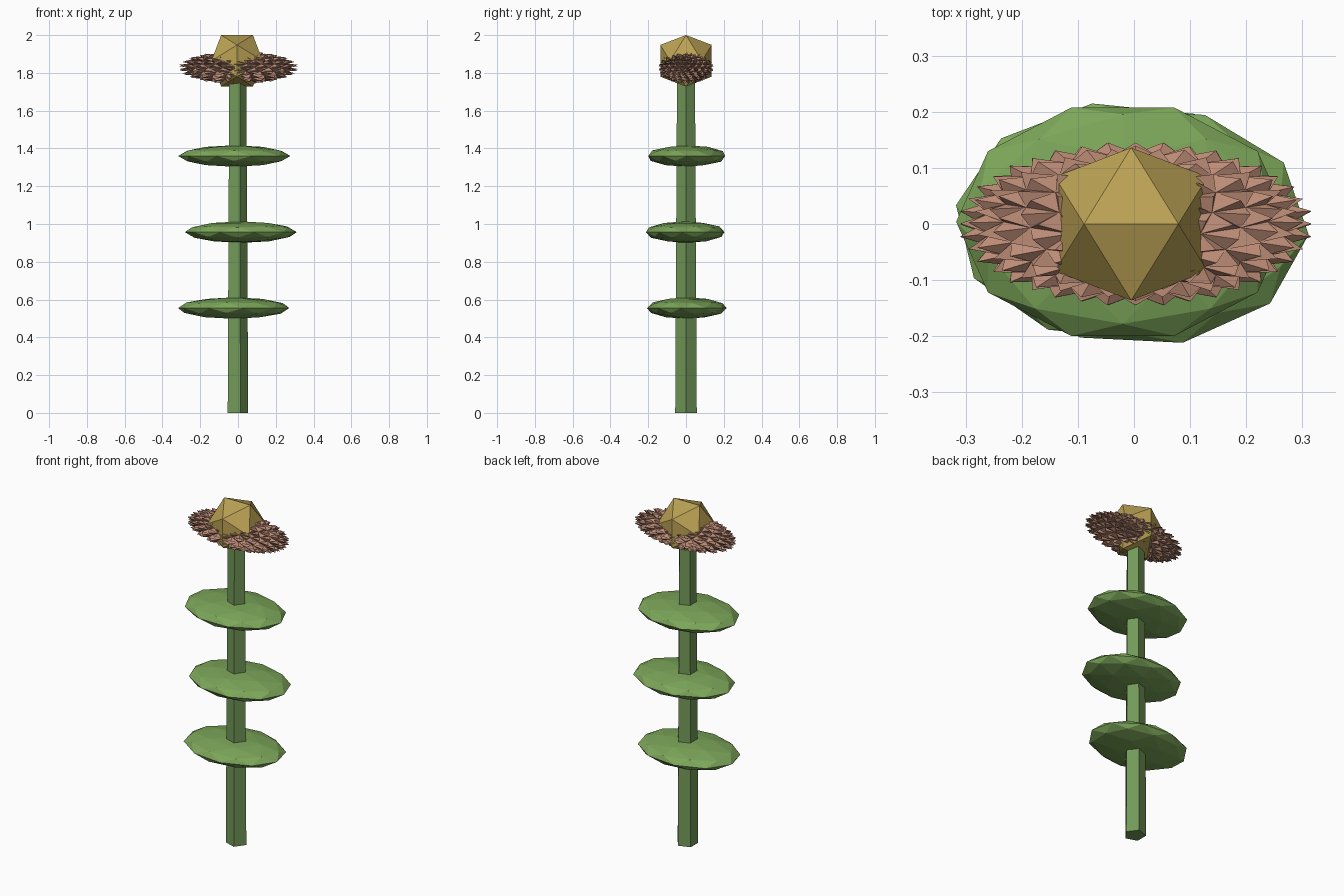
import bpy, bmesh, math
from mathutils import Matrix, Vector

if "Cube" in bpy.data.objects:
    bpy.data.objects.remove(bpy.data.objects["Cube"])


def material(name, rgb):
    m = bpy.data.materials.new(name)
    m.diffuse_color = (*rgb, 1)
    m.use_nodes = True
    m.node_tree.nodes["Principled BSDF"].inputs["Base Color"].default_value = m.diffuse_color
    return m


GREEN = material("stem_green", (0.17, 0.32, 0.10))
LEAF = material("leaf_green", (0.20, 0.38, 0.10))
CLAY = material("petal_clay", (0.50, 0.26, 0.18))
GOLD = material("centre_gold", (0.50, 0.36, 0.09))


def finish(bm, name, mat):
    bmesh.ops.recalc_face_normals(bm, faces=bm.faces)
    mesh = bpy.data.meshes.new(name)
    bm.to_mesh(mesh)
    bm.free()
    mesh.materials.append(mat)
    ob = bpy.data.objects.new(name, mesh)
    bpy.context.collection.objects.link(ob)
    return ob


def place(bm, loc, scale, spin=0):
    # spin the unit shape first, then flatten it and move it into position
    m = Matrix.Translation(loc) @ Matrix.Diagonal((*scale, 1)) @ Matrix.Rotation(spin, 4, 'Z')
    bmesh.ops.transform(bm, matrix=m, verts=bm.verts)


# five-sided tapering stem, one corner towards +x
bm = bmesh.new()
bmesh.ops.create_cone(bm, cap_ends=True, segments=5, radius1=0.06, radius2=0.05, depth=1.8)
for v in bm.verts:
    v.co = Vector((v.co.y - 0.006, -v.co.x, v.co.z + 0.9))
finish(bm, "stem", GREEN)

# three flattened leaf discs
for i, (x, z) in enumerate(((-0.023, 0.555), (0.015, 0.957), (-0.02, 1.36))):
    bm = bmesh.new()
    bmesh.ops.create_icosphere(bm, subdivisions=2, radius=1)
    place(bm, (x, 0.004 * (-1) ** i, z), (0.297, 0.214, 0.057), math.radians(10 + 40 * i))
    finish(bm, f"leaf_disc_{i + 1}", LEAF)

# spiky petal head: every facet of a sphere raised to a point
bm = bmesh.new()
bmesh.ops.create_icosphere(bm, subdivisions=3, radius=1)
poked = bmesh.ops.poke(bm, faces=bm.faces[:])
for v in poked["verts"]:
    v.co = v.co.normalized() * 1.17
place(bm, (0.003, 0, 1.828), (0.272, 0.126, 0.075), math.radians(90))
finish(bm, "petal_head", CLAY)

# icosahedron flower centre resting on one edge
bm = bmesh.new()
a, b = 0.0841, 0.1361
for s in (-1, 1):
    for t in (-1, 1):
        bm.verts.new((s * a, 0, t * b))
        bm.verts.new((0, s * b, t * a))
        bm.verts.new((s * b, t * a, 0))
bmesh.ops.convex_hull(bm, input=bm.verts)
place(bm, (-0.005, 0, 1.864), (1, 1, 1))
finish(bm, "flower_centre", GOLD)
